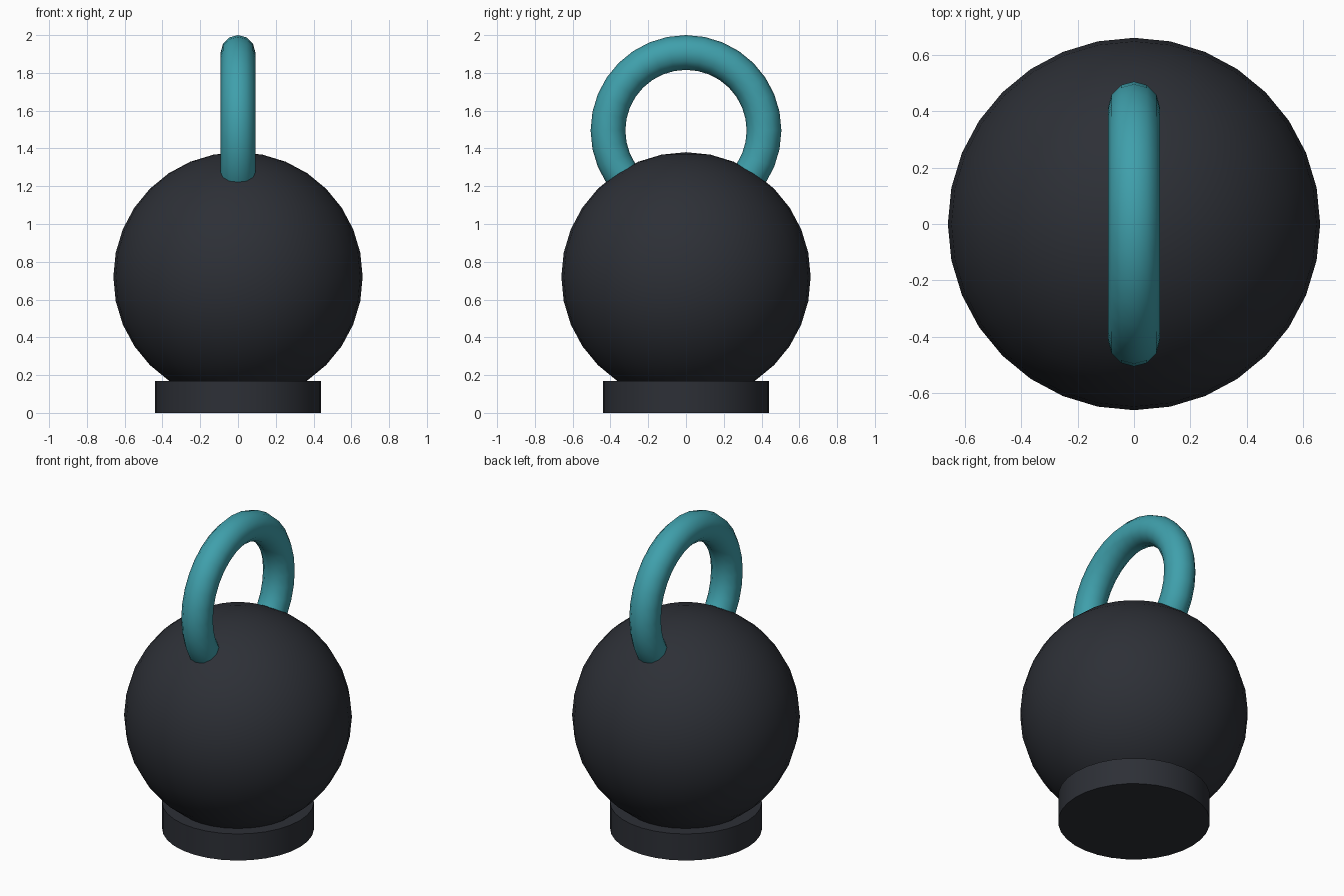
import bpy
import math

if "Cube" in bpy.data.objects:
    bpy.data.objects.remove(bpy.data.objects["Cube"])


def material(name, color):
    mat = bpy.data.materials.new(name)
    mat.diffuse_color = (*color, 1.0)
    mat.use_nodes = True
    mat.node_tree.nodes["Principled BSDF"].inputs["Base Color"].default_value = mat.diffuse_color
    return mat


def finish(name, mat):
    obj = bpy.context.object
    obj.name = name
    obj.data.materials.append(mat)
    bpy.ops.object.shade_smooth_by_angle(angle=math.radians(40))
    return obj


iron = material("dark_iron", (0.026, 0.029, 0.037))
teal = material("teal_grip", (0.05, 0.35, 0.41))

# Flat foot
bpy.ops.mesh.primitive_cylinder_add(vertices=32, radius=0.44, depth=0.17,
                                    location=(0, 0, 0.085))
finish("base", iron)

# Round weight
bpy.ops.mesh.primitive_uv_sphere_add(segments=32, ring_count=16, radius=0.66,
                                     location=(0, 0, 0.72))
finish("ball", iron)

# Ring handle, standing in the y-z plane and sunk into the ball
bpy.ops.mesh.primitive_torus_add(major_segments=32, minor_segments=12,
                                 major_radius=0.413, minor_radius=0.092,
                                 location=(0, 0, 1.495),
                                 rotation=(0, math.pi / 2, 0))
finish("handle", teal)
